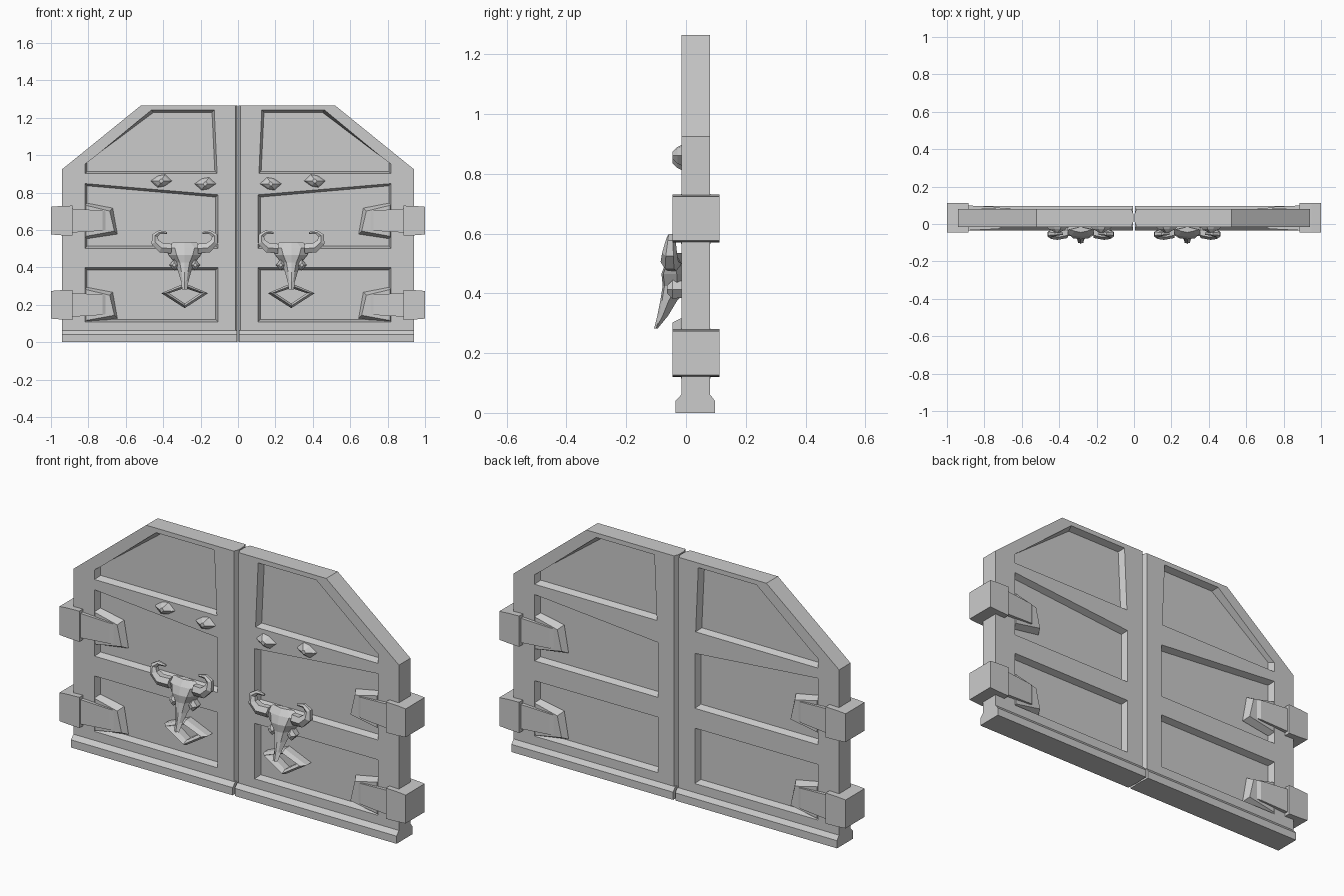
import bpy, bmesh, math
from mathutils import Vector

if "Cube" in bpy.data.objects:
    bpy.data.objects.remove(bpy.data.objects["Cube"])

F, B = -0.015, 0.08          # front and back faces of the door slab
CX = 0.285                   # centre of the skull ornament


def loft(name, rings, mirror=True, smooth=False, closed=False):
    """Skin a list of equal-length rings; cap the ends unless closed."""
    bm = bmesh.new()
    vs = [[bm.verts.new(p) for p in r] for r in rings]
    n = len(vs[0])
    pairs = list(zip(vs, vs[1:])) + ([(vs[-1], vs[0])] if closed else [])
    for a, b in pairs:
        for i in range(n):
            j = (i + 1) % n
            bm.faces.new((a[i], a[j], b[j], b[i]))
    if not closed:
        bm.faces.new(vs[0])
        bm.faces.new(vs[-1])
    bmesh.ops.recalc_face_normals(bm, faces=bm.faces)
    me = bpy.data.meshes.new(name)
    bm.to_mesh(me)
    bm.free()
    ob = bpy.data.objects.new(name, me)
    bpy.context.collection.objects.link(ob)
    if mirror:
        add_mirror(ob)
    if smooth:
        bpy.ops.object.select_all(action='DESELECT')
        bpy.context.view_layer.objects.active = ob
        ob.select_set(True)
        bpy.ops.object.shade_smooth_by_angle(angle=math.radians(40))
    return ob


def add_mirror(ob):
    m = ob.modifiers.new("mirror", 'MIRROR')
    m.use_mirror_merge = False


def flat(pts, y, inset=0.0):
    """XZ outline placed at depth y, corners pulled towards its centre."""
    cx = (min(p[0] for p in pts) + max(p[0] for p in pts)) / 2
    cz = (min(p[1] for p in pts) + max(p[1] for p in pts)) / 2
    return [(x + math.copysign(inset, cx - x), y, z + math.copysign(inset, cz - z))
            for x, z in pts]


def box_ring(x, y0, y1, z, h):
    return [(x, y0, z - h), (x, y1, z - h), (x, y1, z + h), (x, y0, z + h)]


# Door leaf: slab with a softened meeting edge
def leaf_outline(x0):
    return [(x0, 0.0), (0.94, 0.0), (0.94, 0.925), (0.52, 1.265), (x0, 1.265)]


door = loft("door_leaf", [flat(leaf_outline(0.014), F), flat(leaf_outline(0.004), 0.01),
                          flat(leaf_outline(0.004), 0.055), flat(leaf_outline(0.014), B)],
            mirror=False)

# Three recessed panels on each side of the leaf
openings = [
    [(0.11, 0.90), (0.82, 0.90), (0.82, 0.95), (0.465, 1.243), (0.125, 1.243)],
    [(0.105, 0.50), (0.82, 0.50), (0.82, 0.85), (0.105, 0.79)],
    [(0.105, 0.107), (0.82, 0.107), (0.82, 0.40), (0.105, 0.40)],
]
for o in openings:
    for name, y0, y1 in (("front", F - 0.005, 0.018), ("back", B + 0.005, 0.047)):
        cut = loft("cutter_" + name, [flat(o, y0), flat(o, y1, 0.014)], mirror=False)
        cut.hide_render = True
        cut.hide_viewport = True
        bo = door.modifiers.new("recess", 'BOOLEAN')
        bo.operation = 'DIFFERENCE'
        bo.solver = 'EXACT'
        bo.object = cut
add_mirror(door)

# Kick rail along the bottom
prof = [(-0.035, 0), (0.097, 0), (0.097, 0.04), (B, 0.062), (F, 0.062), (-0.035, 0.04)]
loft("kick_rail", [[(x, y, z) for y, z in prof] for x in (0.006, 0.94)])

# Hinges: knuckle, strap and backing plate
for z in (0.65, 0.20):
    k = loft("hinge_knuckle", [box_ring(0.885, -0.045, 0.112, z, 0.08),
                               box_ring(0.95, -0.045, 0.112, z, 0.078),
                               box_ring(1.0, -0.045, 0.112, z, 0.074)])
    loft("hinge_strap", [box_ring(0.89, -0.034, 0.099, z, 0.064),
                         box_ring(0.725, -0.026, 0.091, z, 0.054),
                         box_ring(0.695, -0.010, 0.075, z, 0.046)])
    plate = [(0.645, z - 0.072), (0.83, z - 0.1), (0.83, z + 0.098), (0.67, z + 0.067)]
    loft("hinge_plate", [flat(plate, F - 0.002, 0.016), flat(plate, 0.015),
                         flat(plate, 0.05), flat(plate, B + 0.002, 0.016)])

# Faceted studs on the upper rail
for x, z in ((0.41, 0.862), (0.175, 0.847)):
    def diamond(w, h, y):
        return [(x + w * a, y, z + h * b) for a, b in
                ((-1, 0), (-.3, -.8), (.35, -1), (1, 0), (.3, .8), (-.35, 1))]
    loft("stud", [diamond(0.06, 0.036, F + 0.003), diamond(0.045, 0.028, -0.028),
                  diamond(0.012, 0.012, -0.045)])

# Horned skull ornament: (z, half width, front y, back y) down the head
skull = [(0.535, 0.060, -0.045, -0.015), (0.505, 0.105, -0.068, -0.010),
         (0.465, 0.085, -0.082, 0.020), (0.425, 0.052, -0.078, 0.020),
         (0.375, 0.034, -0.086, -0.030), (0.325, 0.020, -0.096, -0.060),
         (0.282, 0.014, -0.107, -0.095)]
rings = []
for z, w, f, b in skull:
    m = (f + b) / 2
    rings.append([(CX - w, m, z), (CX - w * .5, f + .006, z), (CX, f, z),
                  (CX + w * .5, f + .006, z), (CX + w, m, z), (CX, b, z)])
loft("skull_head", rings)

# Curled horns and cheek bones
horn = [((0.070, -0.045, 0.500), 0.030), ((0.125, -0.055, 0.505), 0.030),
        ((0.158, -0.055, 0.535), 0.025), ((0.160, -0.052, 0.570), 0.018),
        ((0.135, -0.052, 0.588), 0.012), ((0.095, -0.052, 0.584), 0.006)]
for s in (-1, 1):
    pts = [Vector((CX + s * p[0], p[1], p[2])) for p, r in horn]
    rings = []
    for i, p in enumerate(pts):
        t = (pts[min(i + 1, len(pts) - 1)] - pts[max(i - 1, 0)]).normalized()
        u = Vector((0, 1, 0))
        v = t.cross(u).normalized()
        r = horn[i][1]
        rings.append([p + r * (u * math.cos(a) + v * math.sin(a))
                      for a in (k * math.tau / 6 for k in range(6))])
    loft("horn", rings)
    c = CX + s * 0.056
    loft("cheek_bone", [[(c + w * a, y, 0.413 + w * 1.2 * b) for a, b in
                         ((-1, 0), (0, -1), (1, 0), (0, 1))]
                        for w, y in ((0.020, 0.018), (0.026, -0.045), (0.010, -0.064))])

# Diamond-shaped pull ring below the skull
pull = [((-1, 0.262), (-0.66, 0.262)), ((0, 0.182), (0, 0.207)),
        ((1, 0.262), (0.66, 0.262)), ((0, 0.315), (0, 0.290))]
rings = []
for (ox, oz), (ix, iz) in pull:
    X, I = CX + ox * 0.125, CX + ix * 0.125
    rings.append([(X, 0.019, oz), (X, -0.020, oz),
                  ((X + I) / 2, -0.045, (oz + iz) / 2),
                  (I, -0.020, iz), (I, 0.019, iz)])
loft("pull_ring", rings, closed=True)
